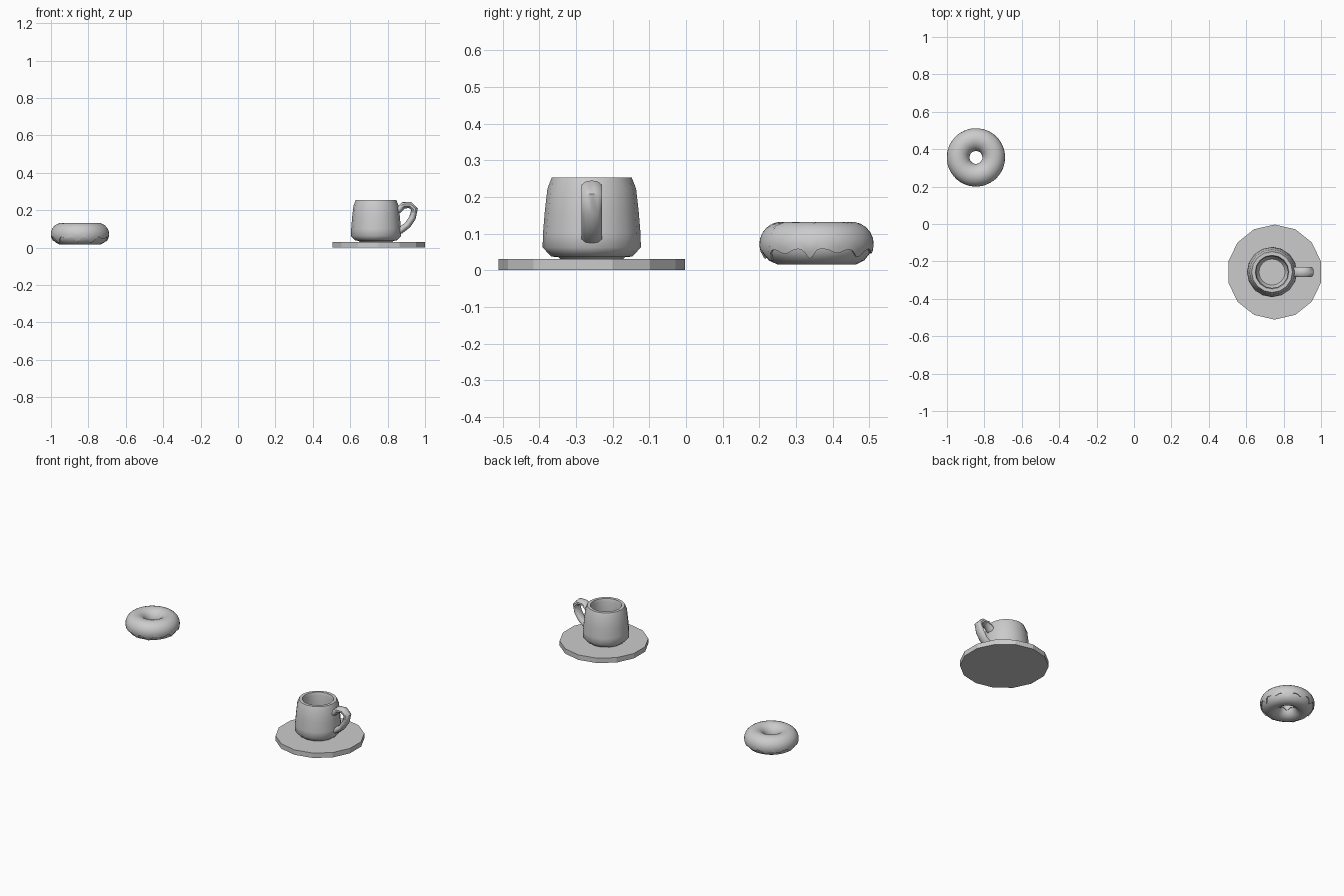
import bpy
from math import sin, cos, pi, radians, exp
from mathutils import Vector

if "Cube" in bpy.data.objects:
    bpy.data.objects.remove(bpy.data.objects["Cube"])


def make(name, verts, faces, smooth=True):
    mesh = bpy.data.meshes.new(name)
    mesh.from_pydata(verts, [], faces)
    mesh.validate()
    ob = bpy.data.objects.new(name, mesh)
    bpy.context.collection.objects.link(ob)
    if smooth:
        bpy.ops.object.select_all(action='DESELECT')
        ob.select_set(True)
        bpy.context.view_layer.objects.active = ob
        bpy.ops.object.shade_smooth_by_angle(angle=radians(50))
    return ob


def strip_faces(rows, n, wrap_rows=False):
    """Quads between consecutive closed rings of n points."""
    return [(i * n + j, i * n + (j + 1) % n,
             (i + 1) % rows * n + (j + 1) % n, (i + 1) % rows * n + j)
            for i in range(rows if wrap_rows else rows - 1) for j in range(n)]


def lathe(name, profile, n, centre, start=0.0, smooth=True):
    """Revolve (radius, z) points, closing both ends with a flat cap."""
    verts = [(centre[0] + r * cos(start + 2 * pi * j / n),
              centre[1] + r * sin(start + 2 * pi * j / n), z)
             for r, z in profile for j in range(n)]
    faces = strip_faces(len(profile), n)
    faces.append(tuple(range(n))[::-1])
    faces.append(tuple(range((len(profile) - 1) * n, len(profile) * n)))
    return make(name, verts, faces, smooth)


# Saucer: plain 14-sided disc
lathe("saucer", [(0.254, 0.0), (0.254, 0.031)], 14, (0.752, -0.257), pi / 2, False)

# Cup: foot, outer wall, rim and hollow inside
CUP = (0.738, -0.257)
lathe("cup", [(0.086, 0.030), (0.092, 0.036), (0.110, 0.037), (0.134, 0.062),
              (0.133, 0.10), (0.128, 0.16), (0.121, 0.222), (0.109, 0.253),
              (0.090, 0.253), (0.085, 0.235), (0.090, 0.16), (0.088, 0.085),
              (0.070, 0.060)], 16, CUP)

# Handle: flattened oval section swept along an ear-shaped path
path = [(0.835, 0.185), (0.863, 0.205), (0.885, 0.226), (0.920, 0.228),
        (0.944, 0.205), (0.933, 0.160), (0.907, 0.121), (0.870, 0.092),
        (0.838, 0.080)]
N = 10
verts = []
for i, (x, z) in enumerate(path):
    a, b = path[max(i - 1, 0)], path[min(i + 1, len(path) - 1)]
    t = Vector((b[0] - a[0], b[1] - a[1])).normalized()
    for j in range(N):
        u = 2 * pi * j / N
        off = 0.018 * cos(u)
        verts.append((x - t.y * off, CUP[1] + 0.029 * sin(u), z + t.x * off))
faces = strip_faces(len(path), N)
faces += [tuple(range(N)), tuple(range(len(path) * N - N, len(path) * N))[::-1]]
make("cup_handle", verts, faces)

# Doughnut dough
DX, DY, DZ, MAJOR = -0.845, 0.356, 0.071, 0.095


def ring_point(theta, phi, r):
    d = MAJOR + r * cos(phi)
    return (DX + d * cos(theta), DY + d * sin(theta), DZ + r * sin(phi))


SEG, TUBE = 36, 14
verts = [ring_point(2 * pi * i / SEG, 2 * pi * j / TUBE, 0.0565)
         for i in range(SEG) for j in range(TUBE)]
make("doughnut", verts, strip_faces(SEG, TUBE, True))

# Icing: shell over the top with a dripping lower edge
drips = [(-7, 30, 5), (-35, 14, 9), (-65, 38, 8), (-95, 30, 6), (-145, 36, 8),
         (-118, 8, 8), (22, 12, 8), (50, 24, 8), (82, 14, 8), (112, 28, 6),
         (140, 14, 9), (172, 26, 7)]


def drip(deg):
    total = 12
    for centre, depth, width in drips:
        d = (deg - centre + 180) % 360 - 180
        total += depth * exp(-(d / width) ** 2)
    return radians(total)


SEG, STEPS = 90, 14
outer, inner = 0.061, 0.055
verts = []
for i in range(SEG):
    theta = 2 * pi * i / SEG
    lo = -drip(360 * i / SEG)
    hi = radians(192 + 6 * sin(5 * theta))
    phis = [lo + (hi - lo) * k / (STEPS - 1) for k in range(STEPS)]
    verts += [ring_point(theta, p, outer) for p in phis]
    verts += [ring_point(theta, p, inner) for p in reversed(phis)]
make("icing", verts, strip_faces(SEG, STEPS * 2, True))

# Make every part's faces point outwards
import bmesh
for ob in bpy.data.objects:
    bm = bmesh.new()
    bm.from_mesh(ob.data)
    bmesh.ops.recalc_face_normals(bm, faces=bm.faces)
    bm.to_mesh(ob.data)
    bm.free()
